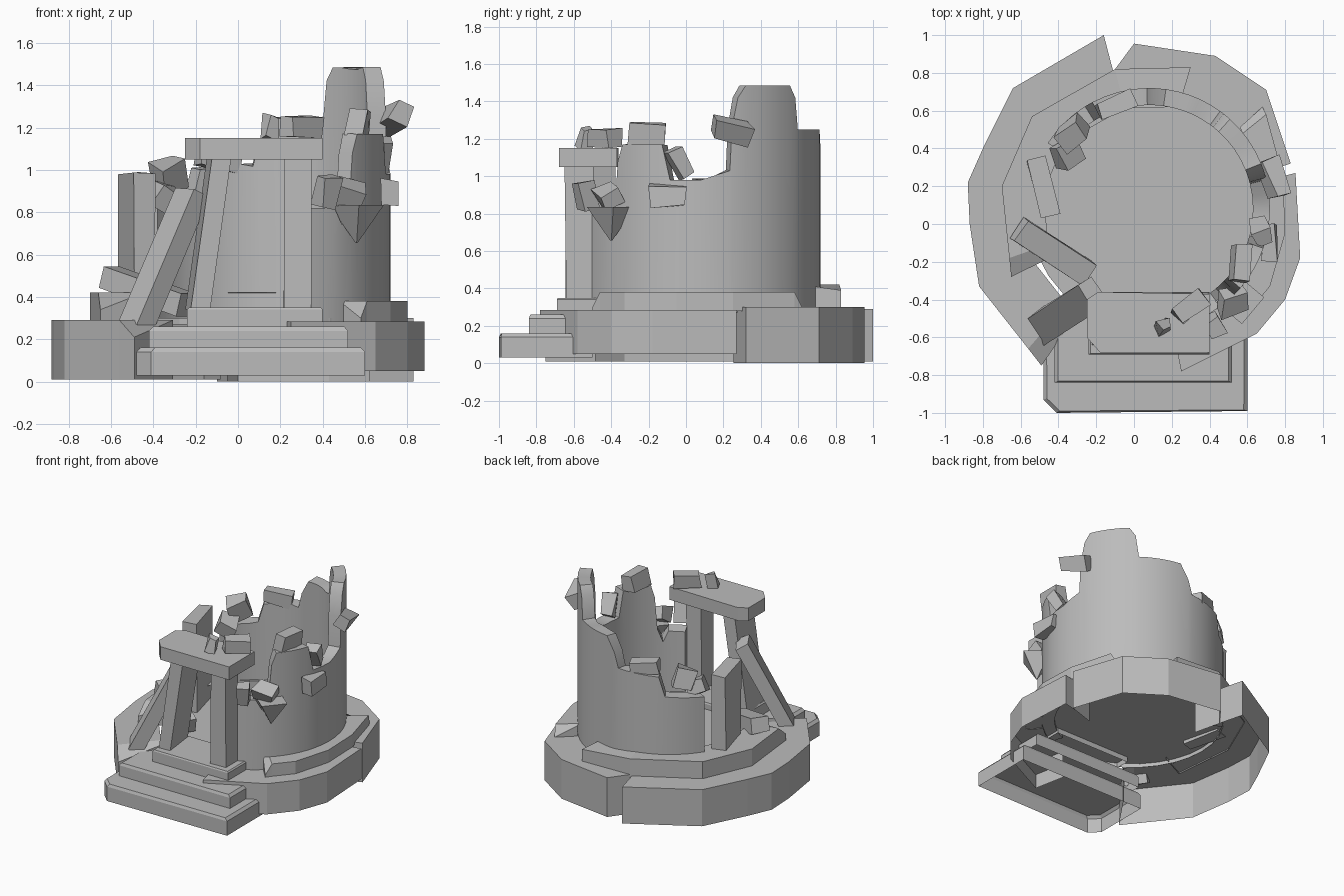
import bpy, bmesh, math, random
from mathutils import Vector, Euler

random.seed(4)
cube = bpy.data.objects.get("Cube")
if cube:
    bpy.data.objects.remove(cube, do_unlink=True)

stone = bpy.data.materials.new("grey stone")
stone.use_nodes = True
GREY = (0.5, 0.5, 0.5, 1)
stone.diffuse_color = GREY
stone.node_tree.nodes["Principled BSDF"].inputs["Base Color"].default_value = GREY
CENTRE = Vector((0.08, 0.08))


def finish(name, bm):
    bmesh.ops.recalc_face_normals(bm, faces=bm.faces)
    mesh = bpy.data.meshes.new(name)
    bm.to_mesh(mesh)
    bm.free()
    mesh.materials.append(stone)
    ob = bpy.data.objects.new(name, mesh)
    bpy.context.collection.objects.link(ob)
    return ob


def arc(name, outer, inner, bottom, tops, sides):
    """Open ring; tops holds (outer, inner) heights, sides counts outer, top, inner, base."""
    bm = bmesh.new()
    loops = []
    for o, i, (to, ti) in zip(outer, inner, tops):
        loops.append([bm.verts.new(p) for p in
                      ((*o, bottom), (*o, to), (*i, ti), (*i, bottom))])
    for a, b in zip(loops, loops[1:]):
        for k in range(sides):
            n = (k + 1) % 4
            bm.faces.new((a[k], a[n], b[n], b[k]))
    bm.faces.new(loops[0])
    bm.faces.new(loops[-1])
    return finish(name, bm)


def ledge(name, outline, shrink, bottom, top, first_drop=0, last_drop=0):
    """Hollow kerb following an outline, with its two end corners worn down."""
    outer = [Vector(p) for p in outline]
    inner = [CENTRE + (p - CENTRE) * shrink for p in outer]
    tops = [(top, top)] * len(outer)
    tops[0] = (top - first_drop, top)
    tops[-1] = (top - last_drop, top)
    return arc(name, outer, inner, bottom, tops, 2)


def slab(name, outline, bottom, top, inset=0.0):
    """Flat slab, open below; its upper rim leans in by inset."""
    bm = bmesh.new()
    pts = [Vector(p) for p in outline]
    mid = sum(pts, Vector((0, 0))) / len(pts)
    rows = [(0, bottom), (0, top - inset), (inset, top)] if inset else [(0, bottom), (0, top)]
    layers = []
    for lean, z in rows:
        layers.append([bm.verts.new((*(p - (p - mid).normalized() * lean), z)) for p in pts])
    for a, b in zip(layers, layers[1:]):
        for k in range(len(a)):
            n = (k + 1) % len(a)
            bm.faces.new((a[k], a[n], b[n], b[k]))
    bm.faces.new(layers[-1])
    return finish(name, bm)


def block(name, centre, size, turn=(0, 0, 0), rough=0.012):
    bm = bmesh.new()
    bmesh.ops.create_cube(bm, size=1)
    for v in bm.verts:
        v.co = [c * s + random.uniform(-rough, rough) for c, s in zip(v.co, size)]
    ob = finish(name, bm)
    ob.location = centre
    ob.rotation_euler = Euler([math.radians(a) for a in turn])
    return ob


def beam(name, start, end, width, depth):
    a, b = Vector(start), Vector(end)
    ob = block(name, (a + b) / 2, (width, depth, (b - a).length), rough=0.006)
    ob.rotation_euler = (b - a).to_track_quat('Z', 'Y').to_euler()
    return ob


# Broken foundation ring
ledge("foundation_right_side", [(-.16, 1.0), (-.64, .72), (-.80, .40), (-.88, .22),
      (-.87, 0), (-.82, -.33), (-.56, -.66), (-.49, -.75)], .68, .01, .29, 0, .08)
ledge("foundation_back", [(-.10, .82), (0, .955), (.43, .89), (.70, .71), (.83, .32)],
      .72, 0, .30)
ledge("foundation_left_side", [(.855, .27), (.88, -.18), (.80, -.40), (.65, -.58),
      (.25, -.78)], .72, .05, .285)

# Second ring of stones
ledge("ledge_right_side", [(.30, .83), (-.10, .82), (-.54, .57), (-.70, .20),
      (-.66, -.18), (-.65, -.28)], .72, .28, .42, .03, .08)
ledge("ledge_left_side", [(.68, .62), (.70, .58), (.79, .25), (.80, -.05), (.72, -.33),
      (.61, -.46), (.58, -.50)], .8, .28, .38, .08, .08)

# Floor disc
floor = [(CENTRE.x + .64 * math.cos(a), CENTRE.y + .64 * math.sin(a))
         for a in (math.tau * k / 32 for k in range(32))]
slab("floor", floor, .27, .30)

# Round tower wall with a ragged top: (angle, height)
skyline = [(-66, .82), (-54, .82), (-50, .74), (-46, .84), (-44, 1.08), (-41, 1.17),
           (-19, 1.17), (-15, .98), (0, .98), (14, 1.03), (15, 1.26), (18, 1.42),
           (22, 1.485), (48, 1.485), (52, 1.42), (54, 1.25), (82, 1.25), (88, 1.14),
           (91, 1.03), (118, 1.01), (122, .86), (147, .84)]
steps = []
for (a0, h0), (a1, h1) in zip(skyline, skyline[1:]):
    n = max(1, round((a1 - a0) / 6))
    steps += [(a0 + (a1 - a0) * k / n, h0 + (h1 - h0) * k / n) for k in range(n)]
steps.append(skyline[-1])
dirs = [Vector((math.cos(math.radians(a)), math.sin(math.radians(a)))) for a, h in steps]
wall = arc("tower_wall", [CENTRE + d * .64 for d in dirs], [CENTRE + d * .55 for d in dirs],
           .28, [(h, h + random.uniform(-.015, .005)) for a, h in steps], 4)
bpy.ops.object.select_all(action='DESELECT')
wall.select_set(True)
bpy.context.view_layer.objects.active = wall
bpy.ops.object.shade_smooth_by_angle(angle=math.radians(30))
block("wall_remnant", (-.475, .20, .63), (.10, .31, .70), (0, 0, 14))

# Entrance steps
slab("lower_step", [(-.48, -.93), (-.41, -1), (.60, -.99), (.60, -.50), (-.48, -.50)],
     .03, .16, .02)
slab("upper_step", [(-.42, -.84), (.52, -.84), (.52, -.45), (-.42, -.45)], .16, .26, .02)
slab("porch_floor", [(-.24, -.69), (.40, -.69), (.40, -.36), (-.24, -.36)], .26, .35, .01)

# Doorway
beam("leaning_door_post", (-.195, -.51, .33), (-.085, -.50, 1.07), .25, .09)
block("upright_door_post", (.285, -.57, .70), (.13, .15, .72), rough=.005)
slab("lintel_top", [(-.25, -.60), (-.18, -.68), (.40, -.68), (.40, -.37), (-.19, -.36),
     (-.25, -.40)], 1.05, 1.15)
slab("lintel_underside", [(-.24, -.60), (-.18, -.67), (.39, -.67), (.39, -.38),
     (-.19, -.37), (-.24, -.40)], 1.06, 1.05)

# Two fallen beams: one leaning on the porch, one lying across the ledge
beam("leaning_beam", (-.49, -.55, .25), (-.22, -.37, .89), .17, .10)
beam("lying_beam", (-.61, -.03, .49), (-.25, -.26, .36), .13, .11)

# Loose stones: centre, size, rotation in degrees
loose = [
    ((.74, .24, 1.24), (.09, .20, .10), (-12, 25, 15)),
    ((.67, -.03, 1.07), (.09, .09, .16), (28, 0, 20)),
    ((.715, -.10, .895), (.07, .19, .11), (0, 0, 0)),
    ((.57, -.21, 1.22), (.09, .19, .12), (0, 8, -5)),
    ((.42, -.54, .90), (.09, .09, .15), (15, 0, 25)),
    ((.52, -.41, .89), (.14, .11, .10), (30, 15, 10)),
    ((.30, -.44, 1.205), (.19, .09, .10), (0, 0, 38)),
    ((.155, -.54, 1.20), (.06, .06, .11), (0, 10, 25)),
    ((-.33, .48, .97), (.14, .11, .15), (15, -18, 35)),
    ((-.35, .37, .87), (.12, .13, .10), (20, 25, 30)),
    ((-.10, .63, 1.05), (.20, .10, .09), (0, 8, 25)),
]
for n, (c, s, r) in enumerate(loose, 1):
    block(f"loose_stone_{n}", c, s, r)

# Pointed shard hanging on the broken wall
bm = bmesh.new()
bmesh.ops.create_cone(bm, cap_ends=True, segments=4, radius1=.005, radius2=.13, depth=.18)
shard = finish("hanging_shard", bm)
shard.location = (.56, -.40, .745)
shard.rotation_euler = (0, 0, math.radians(5))
